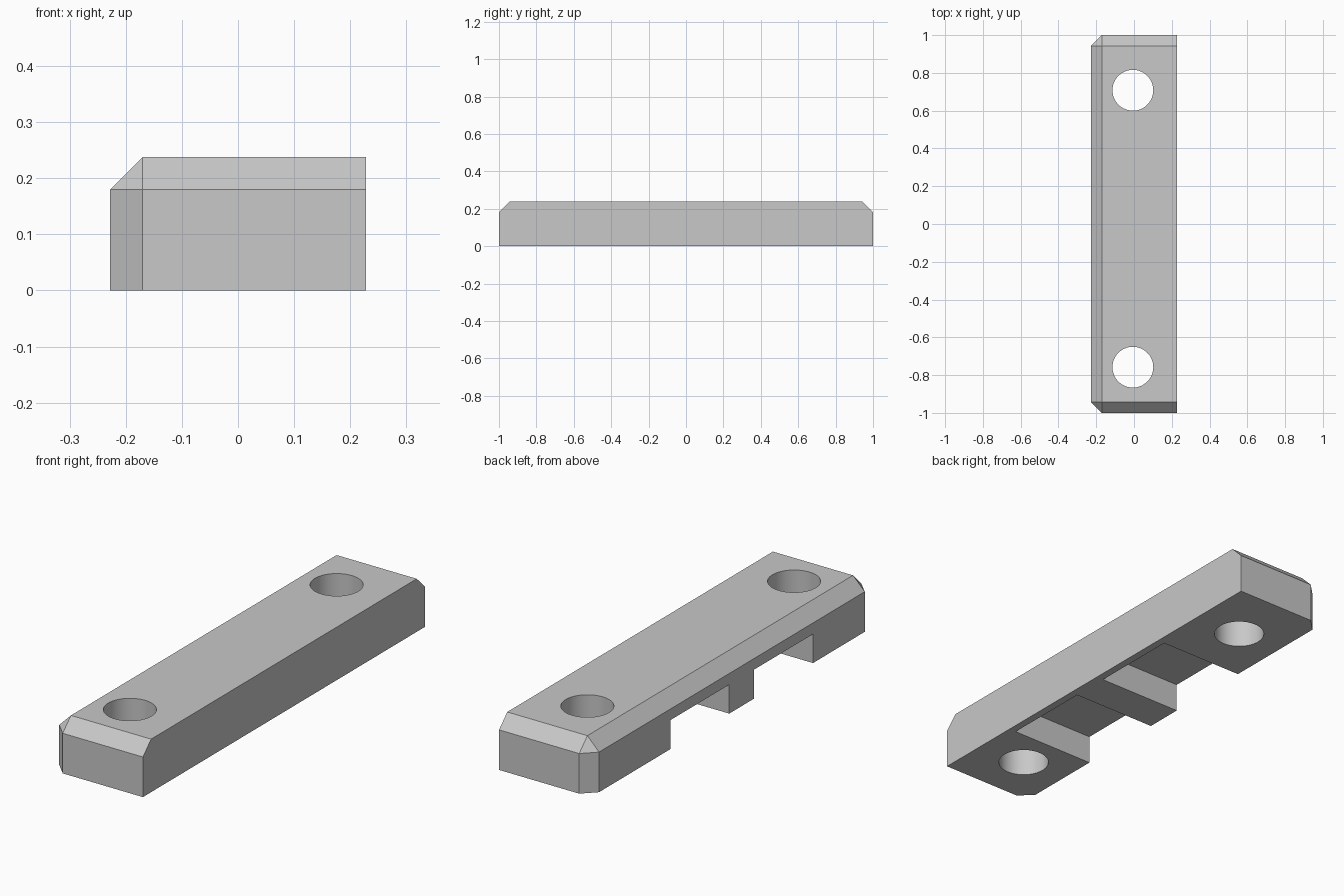
import bpy, bmesh, math
from mathutils import Matrix, Vector

cube = bpy.data.objects.get("Cube")
if cube:
    bpy.data.objects.remove(cube, do_unlink=True)

HALF_W, HALF_L, HEIGHT, CHAMFER = 0.228, 1.0, 0.238, 0.058
NOTCH_TOP, NOTCH_END = 0.13, 0.193
HOLE_X, HOLE_R = -0.006, 0.108

grey = bpy.data.materials.new("light grey")
grey.use_nodes = True
color = (0.58, 0.58, 0.58, 1)
grey.diffuse_color = color
grey.node_tree.nodes["Principled BSDF"].inputs["Base Color"].default_value = color


def to_object(name, bm):
    mesh = bpy.data.meshes.new(name)
    bm.to_mesh(mesh)
    bm.free()
    mesh.materials.append(grey)
    obj = bpy.data.objects.new(name, mesh)
    bpy.context.collection.objects.link(obj)
    return obj


def box(low, high):
    bm = bmesh.new()
    low, high = Vector(low), Vector(high)
    place = Matrix.Translation((low + high) / 2) @ Matrix.Diagonal((*(high - low), 1))
    bmesh.ops.create_cube(bm, size=1, matrix=place)
    return bm


# Bar, chamfered on the top ends, the -x top edge and the -x upright corners
bm = box((-HALF_W, -HALF_L, 0), (HALF_W, HALF_L, HEIGHT))


def is_chamfered(edge):
    mid = (edge.verts[0].co + edge.verts[1].co) / 2
    at_top = mid.z > HEIGHT - 0.01
    at_end = abs(mid.y) > HALF_L - 0.01
    at_side = mid.x < -HALF_W + 0.01
    return at_top + at_end + at_side == 2


bmesh.ops.bevel(bm, geom=[e for e in bm.edges if is_chamfered(e)],
                offset=CHAMFER, offset_type='OFFSET', segments=1, affect='EDGES')
bar = to_object("bar", bm)

# Notches open to the underside and the -x side
cutters = []
for y0, y1 in ((-0.575, -0.157), (0.019, 0.435)):
    cutters.append(to_object("notch_cutter", box((-0.5, y0, -0.2), (NOTCH_END, y1, NOTCH_TOP))))

# Screw holes through both ends
for y in (-0.758, 0.708):
    bm = bmesh.new()
    bmesh.ops.create_cone(bm, cap_ends=True, segments=64, radius1=HOLE_R, radius2=HOLE_R,
                          depth=1, matrix=Matrix.Translation((HOLE_X, y, 0.1)))
    cutters.append(to_object("hole_cutter", bm))

# Cut, then remove the cutters
bpy.ops.object.select_all(action='DESELECT')
bar.select_set(True)
bpy.context.view_layer.objects.active = bar
for cutter in cutters:
    cutter.hide_render = True
    cut = bar.modifiers.new("cut", 'BOOLEAN')
    cut.operation = 'DIFFERENCE'
    cut.solver = 'EXACT'
    cut.object = cutter
    bpy.ops.object.modifier_apply(modifier=cut.name)
    bpy.data.objects.remove(cutter, do_unlink=True)

bpy.ops.object.shade_smooth_by_angle(angle=math.radians(30))
